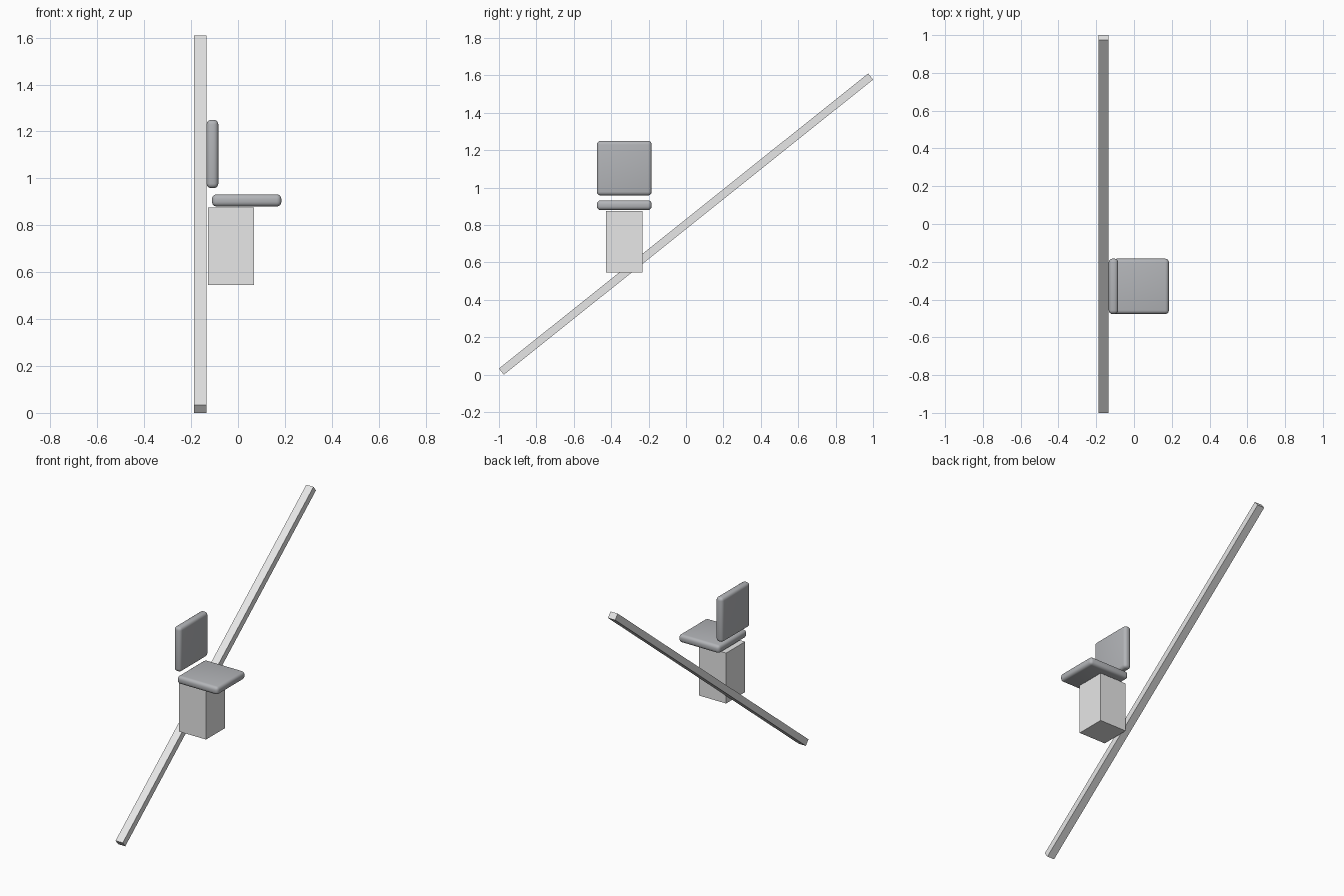
import bpy
import math

cube = bpy.data.objects.get("Cube")
if cube:
    bpy.data.objects.remove(cube, do_unlink=True)


def material(name, rgb):
    m = bpy.data.materials.new(name)
    m.use_nodes = True
    m.diffuse_color = (*rgb, 1)
    m.node_tree.nodes["Principled BSDF"].inputs["Base Color"].default_value = (*rgb, 1)
    return m


def box(name, centre, size, mat, tilt=0, radius=0):
    bpy.ops.mesh.primitive_cube_add(size=1, location=centre)
    ob = bpy.context.object
    ob.name = name
    ob.scale = size
    bpy.ops.object.transform_apply(location=False, rotation=False, scale=True)
    ob.rotation_euler.x = tilt
    ob.data.materials.append(mat)
    if radius:
        # Soft cushion edges
        bevel = ob.modifiers.new("Rounded edges", 'BEVEL')
        bevel.width = radius
        bevel.segments = 4
        bpy.ops.object.shade_smooth()
    return ob


light_grey = material("light grey", (0.8, 0.8, 0.8))
cushion_grey = material("cushion grey", (0.45, 0.46, 0.48))

# Inclined rail running up from front to back
box("rail", (-0.161, 0, 0.805), (0.052, 2.527, 0.042), light_grey, tilt=math.radians(38.63))

# Carriage beside the rail
MID_Y = -0.33
box("carriage", (-0.03, MID_Y, 0.71), (0.197, 0.197, 0.33), light_grey)

# Seat cushion and upright backrest
box("seat", (0.037, MID_Y, 0.906), (0.296, 0.293, 0.052), cushion_grey, radius=0.02)
box("backrest", (-0.109, MID_Y, 1.104), (0.05, 0.293, 0.292), cushion_grey, radius=0.02)
